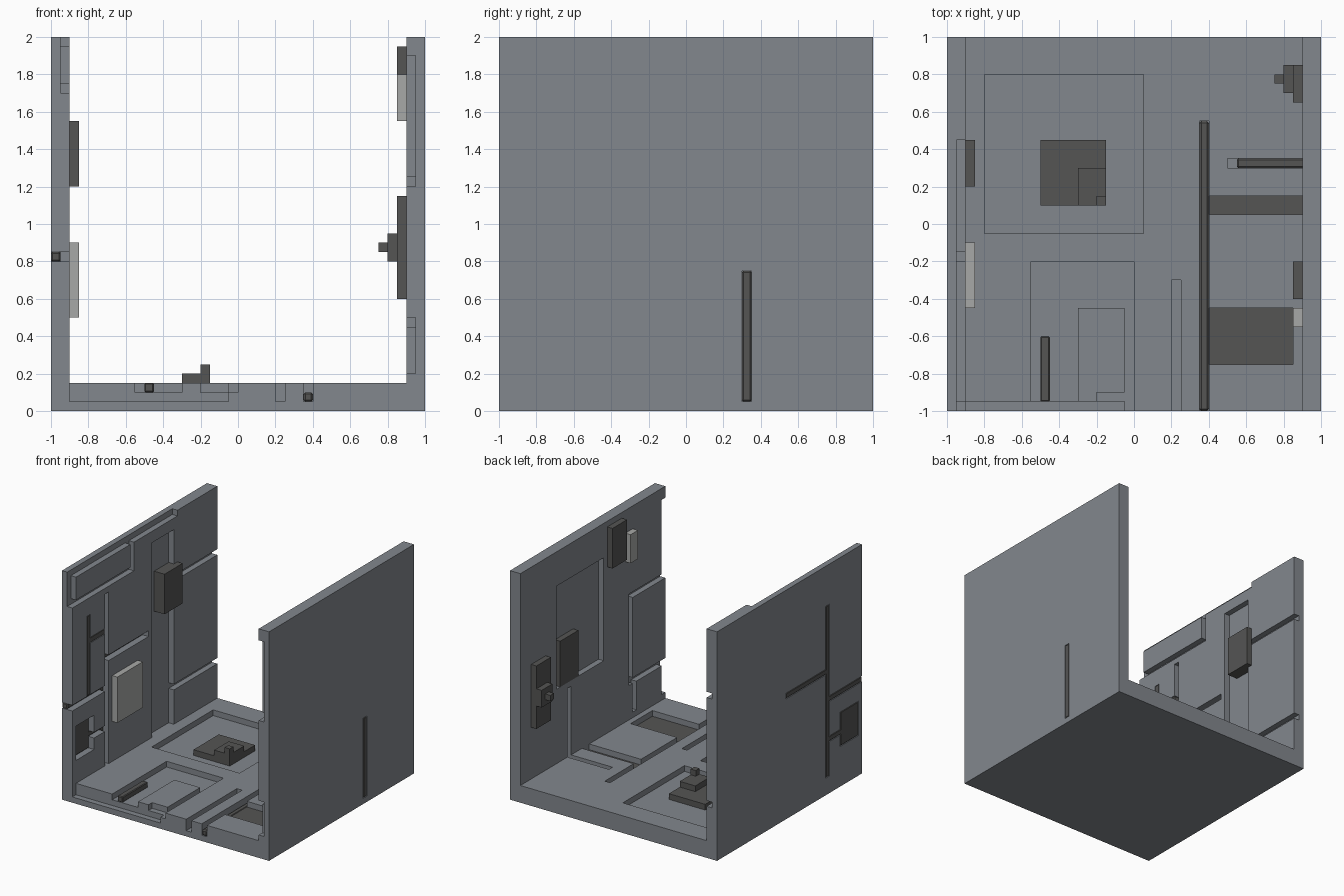
import bpy, bmesh
from mathutils import Vector

if "Cube" in bpy.data.objects:
    bpy.data.objects.remove(bpy.data.objects["Cube"])

U = 0.05  # every feature sits on this module


def material(name, r, g, b):
    m = bpy.data.materials.new(name)
    m.diffuse_color = (r, g, b, 1)
    m.use_nodes = True
    m.node_tree.nodes["Principled BSDF"].inputs["Base Color"].default_value = m.diffuse_color
    return m


GREY = material("blue_grey_metal", 0.225, 0.243, 0.268)
DARK = material("dark_metal", 0.09, 0.09, 0.088)
PALE = material("pale_metal", 0.39, 0.395, 0.385)


def finish(bm, name, mat):
    me = bpy.data.meshes.new(name)
    bm.to_mesh(me)
    bm.free()
    me.materials.append(mat)
    ob = bpy.data.objects.new(name, me)
    bpy.context.collection.objects.link(ob)
    return ob


def cells(x0, x1, y0, y1, z0, z1):
    """Module cells covered by a box."""
    r = lambda a, b, o: range(round((a + o) / U), round((b + o) / U))
    return {(i, j, k) for i in r(x0, x1, 1) for j in r(y0, y1, 1) for k in r(z0, z1, 0)}


def skin(solid, name, mat):
    """Outer surface of a set of cells, merged into large flat faces."""
    bm = bmesh.new()
    verts = {}

    def vert(c):
        if c not in verts:
            verts[c] = bm.verts.new((c[0] * U - 1, c[1] * U - 1, c[2] * U))
        return verts[c]

    for c in solid:
        for a in range(3):
            b, d = (a + 1) % 3, (a + 2) % 3
            for s in (0, 1):
                n = list(c)
                n[a] += 1 if s else -1
                if tuple(n) in solid:
                    continue
                quad = []
                for u, v in ((0, 0), (1, 0), (1, 1), (0, 1)):
                    p = list(c)
                    p[a] += s
                    p[b] += u
                    p[d] += v
                    quad.append(vert(tuple(p)))
                bm.faces.new(quad if s else quad[::-1])
    bmesh.ops.dissolve_limit(bm, angle_limit=0.01, verts=bm.verts[:], edges=bm.edges[:])
    bmesh.ops.triangulate(bm, faces=[f for f in bm.faces if len(f.verts) > 4])
    return finish(bm, name, mat)


def boxes(name, mat, *list_of_boxes, bevel=0):
    bm = bmesh.new()
    for x0, x1, y0, y1, z0, z1 in list_of_boxes:
        vs = bmesh.ops.create_cube(bm, size=1)["verts"]
        for v in vs:
            v.co = Vector(((x0 + x1) / 2 + v.co.x * (x1 - x0),
                           (y0 + y1) / 2 + v.co.y * (y1 - y0),
                           (z0 + z1) / 2 + v.co.z * (z1 - z0)))
    if bevel:
        bmesh.ops.bevel(bm, geom=bm.edges[:], offset=bevel, segments=1, affect='EDGES')
    return finish(bm, name, mat)


# corridor shell: floor and two walls
shell = (cells(-1, 1, -1, 1, 0, .15) | cells(-1, -.9, -1, 1, 0, 2)
         | cells(.9, 1, -1, 1, 0, 2))

# floor: recesses and grooves
floor_cuts = [
    (-.8, .05, -.05, .8, .1, .15),      # machine bay
    (-.55, 0, -1, -.2, .1, .15),        # hatch bay
    (-.9, -.05, -1, -.95, .05, .15),    # front edge notch
    (.2, .25, -1, -.3, .05, .15),       # narrow groove
    (.35, .4, -1, .55, .05, .15),       # pipe channel
    (.4, .9, .05, .15, .05, .15),       # branch ducts
    (.4, .85, -.75, -.45, .05, .15),
    (.5, .9, .3, .35, .05, .15),
]
# left wall: (y0, y1, z0, z1) grooves on the inner half
left_cuts = [
    (-1, .45, 1.95, 2), (-1, -.15, 1.7, 1.75), (-.2, -.15, 1.7, 2),
    (-1, -.95, 1.7, 2),
    (.1, .4, .15, 1.85),
    (.4, 1, .45, .5), (.4, 1, 1.4, 1.45),
    (-.8, -.75, .85, 1.55), (-.75, -.55, 1.3, 1.35),
]
# left wall slots cut right through; their outer half is filled with pipe
left_slots = [
    (-.55, -.5, .15, 1.65), (-1, -.55, .8, .85), (-.5, .05, 1.05, 1.1),
    (-.95, -.7, .35, .65), (-.7, -.55, .45, .5),
]
# right wall grooves on the inner half
right_cuts = [
    (-.15, .5, .8, 1.7),
    (-1, -.95, 1.2, 1.9), (-1, -.5, 1.2, 1.25), (-.55, -.5, .45, 1.25),
    (-1, -.5, .45, .5), (-1, -.95, .2, .5), (-.6, -.55, .2, .5),
]
for c in floor_cuts:
    shell -= cells(*c)
for c in left_cuts:
    shell -= cells(-.95, -.9, *c)
for c in left_slots:
    shell -= cells(-1, -.9, *c)
for c in right_cuts:
    shell -= cells(.9, .95, *c)
shell -= cells(.9, 1, .3, .35, .05, .75)

# raised hatch with a notched corner
shell |= cells(-.3, -.05, -.95, -.45, .1, .15) - cells(-.2, -.05, -.95, -.9, .1, .15)
skin(shell, "corridor_shell", GREY)

# floor pipes and ducts
boxes("floor_pipe", DARK, (.35, .4, -1, .55, .05, .1), bevel=.01)
boxes("floor_ducts", DARK, (.4, .9, .05, .15, .05, .1), (.4, .85, -.75, -.45, .05, .1))
boxes("corner_pipe", DARK, (.55, 1, .3, .35, .05, .1), (.95, 1, .3, .35, .05, .75), bevel=.008)
boxes("hatch_bar", DARK, (-.5, -.45, -.95, -.6, .1, .15), bevel=.006)

# left wall pipes
boxes("left_wall_pipes", DARK,
      (-1, -.95, -.55, -.5, .15, 1.65), (-1, -.95, -1, -.52, .8, .85),
      (-1, -.95, -.53, .05, 1.05, 1.1), (-1, -.95, -.95, -.7, .35, .65),
      (-1, -.95, -.72, -.52, .45, .5), bevel=.008)
boxes("left_inner_pipe", DARK,
      (-.95, -.9, -.8, -.75, .85, 1.55), (-.95, -.9, -.77, -.55, 1.3, 1.35), bevel=.006)

# left wall boxes
boxes("left_control_box", DARK, (-.9, -.85, .2, .45, 1.2, 1.55), (-.95, -.9, .2, .4, 1.2, 1.55))
boxes("left_pale_panel", PALE, (-.9, -.85, -.45, -.1, .5, .9))

# right wall boxes
boxes("right_lever_plate", DARK, (.85, .9, .65, .85, .6, 1.15))
boxes("right_lever_base", DARK, (.8, .85, .7, .85, .8, .95))
boxes("right_lever_knob", DARK, (.75, .8, .75, .8, .85, .9))
boxes("right_bay_box", DARK, (.9, .95, .2, .45, .8, 1.2))
boxes("right_upper_box", DARK, (.85, .9, -.4, -.2, 1.6, 1.95))
boxes("right_pale_box", PALE, (.85, .9, -.55, -.45, 1.55, 1.8))

# stepped floor machine
boxes("machine_base", DARK, (-.5, -.15, .1, .45, .1, .15))
boxes("machine_step", DARK, (-.3, -.15, .1, .3, .15, .2))
boxes("machine_knob", DARK, (-.2, -.15, .1, .15, .2, .25))
